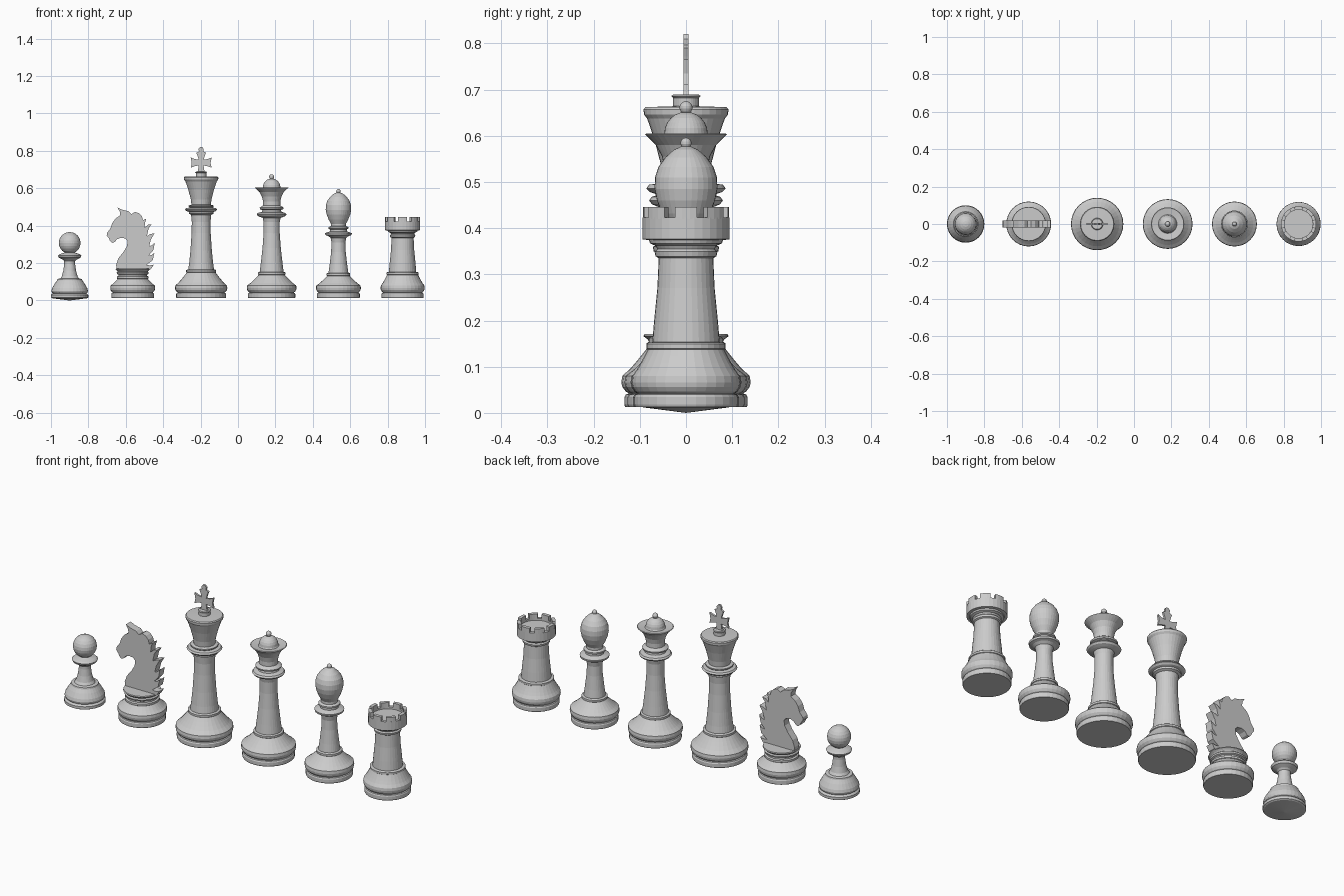
import bpy, bmesh, math

SEG = 32


def finish(bm, name, x):
    bmesh.ops.remove_doubles(bm, verts=bm.verts, dist=1e-5)
    bmesh.ops.recalc_face_normals(bm, faces=bm.faces)
    me = bpy.data.meshes.new(name)
    bm.to_mesh(me)
    bm.free()
    ob = bpy.data.objects.new(name, me)
    ob.location.x = x
    bpy.context.collection.objects.link(ob)
    return ob


def lathe(name, x, profile):
    """Revolve (radius, z) points around the vertical axis."""
    bm = bmesh.new()
    vs = [bm.verts.new((r, 0, z)) for r, z in profile]
    es = [bm.edges.new(p) for p in zip(vs, vs[1:])]
    bmesh.ops.spin(bm, geom=vs + es, axis=(0, 0, 1), cent=(0, 0, 0),
                   angle=math.tau, steps=SEG, use_merge=True)
    return finish(bm, name, x)


def slab(name, x, outline, half):
    """Extrude an (x, z) outline symmetrically in y."""
    bm = bmesh.new()
    f = bm.faces.new([bm.verts.new((px, -half, pz)) for px, pz in outline])
    ext = bmesh.ops.extrude_face_region(bm, geom=[f], use_keep_orig=True)
    bmesh.ops.translate(bm, vec=(0, 2 * half, 0),
                        verts=[v for v in ext["geom"] if isinstance(v, bmesh.types.BMVert)])
    bmesh.ops.triangulate(bm, faces=[f for f in bm.faces if len(f.verts) > 4])
    return finish(bm, name, x)


def base(R, r, h):
    """Shared foot: disc, groove, bell, and a ring of radius r ending at h."""
    pts = [(0, .013), (R * .94, .013), (R * .955, .018), (R * .955, .034), (R * .93, .04),
           (R * .88, .042), (R * .93, .046), (R * .985, .056), (R, .066), (R * .985, .08)]
    z0, z1, r0 = .08, h - .015, R * .985
    for t in (.25, .5, .75, 1):
        k = t ** .85
        pts.append((r0 + (r - .003 - r0) * k, z0 + (z1 - z0) * t))
    return pts + [(r, z1 + .002), (r, h - .003), (r - .004, h)]


def arc(R, zc, a0, a1, n):
    """Points on a ball, angles in degrees from the equator."""
    return [(R * math.cos(math.radians(a0 + (a1 - a0) * i / n)),
             zc + R * math.sin(math.radians(a0 + (a1 - a0) * i / n))) for i in range(n + 1)]


# Pawn
lathe("pawn", -.90, [
    (0, 0), (.093, .012), (.1, .016), (.1, .03), (.094, .035), (.09, .038), (.095, .042),
    (.098, .052), (.094, .066), (.08, .09), (.068, .107), (.066, .115), (.05, .118),
    (.042, .13), (.034, .16), (.029, .195), (.029, .21), (.036, .218), (.058, .229),
    (.063, .24), (.055, .247), (.034, .254)] + arc(.058, .308, -62, 90, 10))

# King
lathe("king", -.197, base(.14, .08, .165) + [
    (.069, .166), (.064, .2), (.057, .27), (.051, .36), (.05, .42), (.054, .458),
    (.066, .464), (.066, .474), (.078, .478), (.086, .486), (.08, .494), (.06, .497),
    (.067, .502), (.067, .508), (.052, .512), (.055, .54), (.068, .59), (.084, .637),
    (.091, .646), (.092, .657), (.088, .662), (.028, .664), (.028, .682), (.032, .686),
    (.028, .689), (0, .689)])
half_cross = [(.025, .68), (.017, .695), (.013, .722), (.034, .718), (.056, .71),
              (.05, .735), (.056, .765), (.034, .756), (.013, .753), (.019, .772),
              (.026, .79), (.012, .797), (.014, .81), (.006, .82)]
slab("king_cross", -.197, half_cross + [(-x, z) for x, z in reversed(half_cross)], .005)

# Queen
lathe("queen", .18, base(.133, .073, .152) + [
    (.064, .153), (.058, .2), (.049, .28), (.043, .36), (.043, .42), (.048, .442),
    (.06, .446), (.074, .452), (.08, .46), (.074, .468), (.052, .474), (.05, .484),
    (.062, .488), (.064, .496), (.056, .502), (.046, .508), (.046, .53), (.052, .555),
    (.065, .58), (.089, .603), (.086, .605), (.05, .6)]
    + arc(.047, .605, 0, 75, 5) + arc(.014, .661, -60, 90, 6))

# Bishop
lathe("bishop", .537, base(.12, .063, .147) + [
    (.053, .148), (.047, .19), (.039, .26), (.037, .31), (.042, .335), (.055, .345),
    (.07, .35), (.072, .36), (.055, .366), (.045, .37), (.045, .38), (.053, .384),
    (.053, .392), (.04, .398), (.04, .41), (.052, .432), (.063, .46), (.068, .485),
    (.067, .51), (.06, .532), (.045, .553), (.026, .57), (.01, .577)]
    + arc(.012, .584, -35, 90, 5))

# Rook
lathe("rook", .88, base(.118, .086, .152) + [
    (.073, .153), (.069, .2), (.062, .27), (.059, .335), (.066, .339), (.068, .349),
    (.062, .355), (.066, .362), (.078, .367), (.08, .374), (.094, .376), (.094, .423),
    (.076, .423), (.076, .413), (0, .413)])
# Rook battlements: eight blocks around the rim
bm = bmesh.new()
for i in range(8):
    rings = []
    for j in range(4):
        a = math.radians(i * 45 + (j / 3 - .5) * 30)
        rings.append([bm.verts.new((r * math.cos(a), r * math.sin(a), z))
                      for r, z in ((.076, .42), (.094, .42), (.094, .446), (.076, .446))])
    for p, q in zip(rings, rings[1:]):
        for k in range(4):
            bm.faces.new((p[k], p[k - 1], q[k - 1], q[k]))
    bm.faces.new(rings[0])
    bm.faces.new(rings[-1])
finish(bm, "rook_battlements", .88)

# Knight: turned pedestal and flat horse head with a jagged mane
lathe("knight_base", -.563, base(.12, .084, .13) + [
    (.076, .131), (.076, .138), (.084, .142), (.086, .15), (.08, .155), (.084, .16),
    (.092, .166), (.09, .171), (0, .171)])
slab("knight_head", 0, [
    (-.648, .165), (-.652, .19), (-.64, .225), (-.612, .26), (-.594, .29), (-.59, .318),
    (-.603, .332), (-.628, .335), (-.647, .327), (-.66, .312), (-.672, .308),
    (-.684, .318), (-.69, .332), (-.702, .348), (-.7, .362), (-.682, .385), (-.672, .415),
    (-.655, .438), (-.63, .455), (-.632, .475), (-.645, .497), (-.618, .485),
    (-.585, .477), (-.57, .462), (-.55, .474), (-.528, .466), (-.514, .45), (-.508, .43),
    (-.49, .437), (-.497, .415), (-.5, .388), (-.482, .405), (-.462, .408), (-.478, .385),
    (-.487, .345), (-.468, .355), (-.446, .36), (-.466, .325), (-.475, .29),
    (-.46, .295), (-.445, .31), (-.452, .27), (-.478, .24), (-.462, .243), (-.447, .255),
    (-.456, .215), (-.49, .19), (-.47, .188), (-.45, .192), (-.465, .168), (-.49, .16)], .02)
